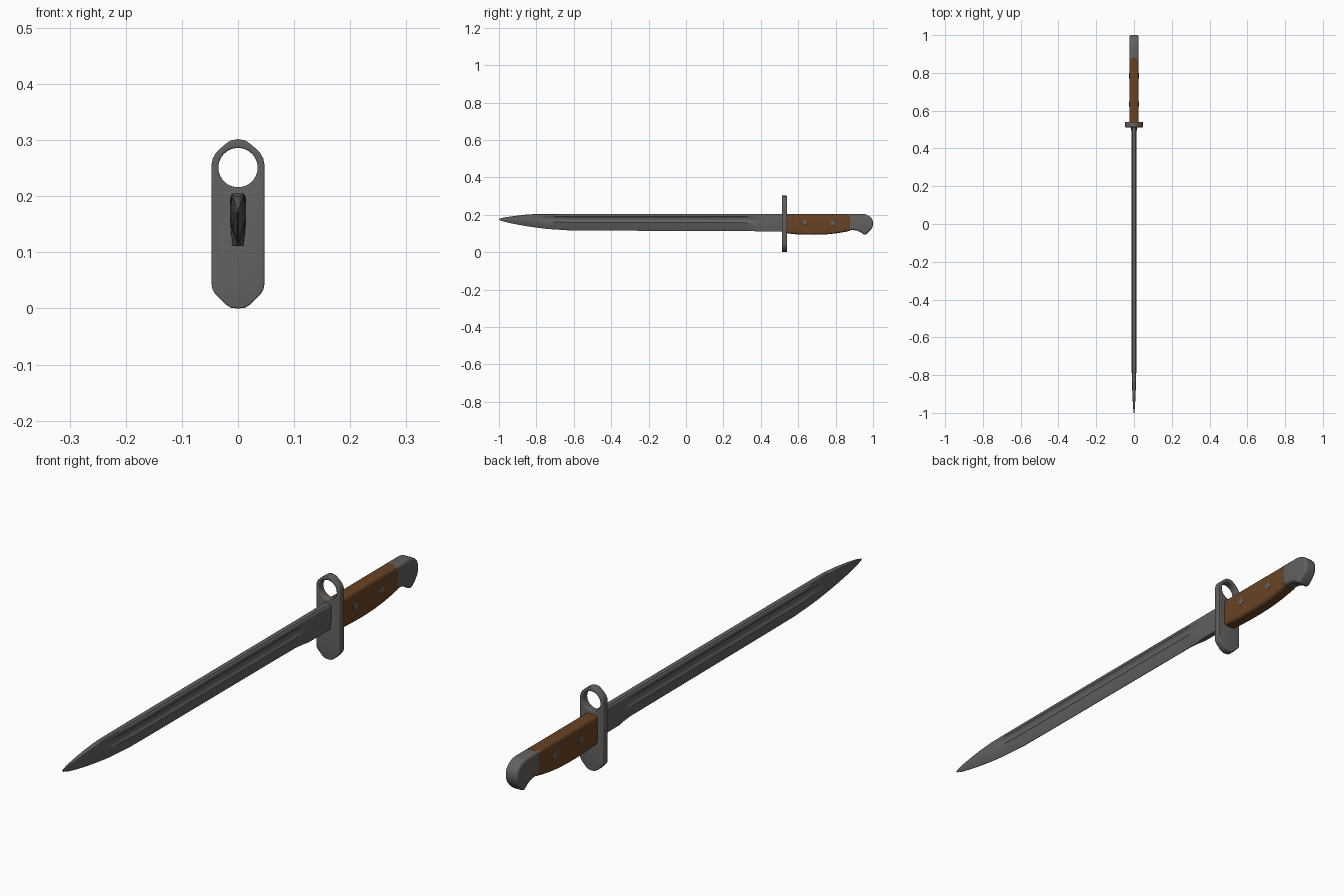
import bpy, bmesh, math
from mathutils import Matrix

if "Cube" in bpy.data.objects:
    bpy.data.objects.remove(bpy.data.objects["Cube"])


def material(name, rgb):
    m = bpy.data.materials.new(name)
    m.diffuse_color = (*rgb, 1)
    m.use_nodes = True
    m.node_tree.nodes["Principled BSDF"].inputs["Base Color"].default_value = m.diffuse_color
    return m


STEEL = material("dark steel", (0.125, 0.12, 0.115))
WOOD = material("brown wood", (0.14, 0.055, 0.018))


def finish(obj, mat, angle=35):
    obj.data.materials.clear()
    obj.data.materials.append(mat)
    bpy.ops.object.select_all(action='DESELECT')
    obj.select_set(True)
    bpy.context.view_layer.objects.active = obj
    bpy.ops.object.shade_smooth_by_angle(angle=math.radians(angle))


def loft(name, sections, mat):
    """Bridge closed rings of equal length and cap both ends."""
    bm = bmesh.new()
    rings = [[bm.verts.new(p) for p in s] for s in sections]
    n = len(rings[0])
    for a, b in zip(rings, rings[1:]):
        for i in range(n):
            j = (i + 1) % n
            bm.faces.new((a[i], a[j], b[j], b[i]))
    bm.faces.new(rings[0])
    bm.faces.new(rings[-1])
    bmesh.ops.recalc_face_normals(bm, faces=bm.faces)
    me = bpy.data.meshes.new(name)
    bm.to_mesh(me)
    bm.free()
    obj = bpy.data.objects.new(name, me)
    bpy.context.collection.objects.link(obj)
    finish(obj, mat)
    return obj


def plate(name, outlines, half, bevel, matrix, mat):
    """Bevelled plate from 2D outlines (inner outlines become holes)."""
    cu = bpy.data.curves.new(name, 'CURVE')
    cu.dimensions, cu.fill_mode = '2D', 'BOTH'
    cu.extrude, cu.bevel_depth, cu.offset = half - bevel, bevel, -bevel
    cu.bevel_resolution = 3
    for pts in outlines:
        sp = cu.splines.new('POLY')
        sp.points.add(len(pts) - 1)
        for p, (u, v) in zip(sp.points, pts):
            p.co = (u, v, 0, 1)
        sp.use_cyclic_u = True
    tmp = bpy.data.objects.new(name, cu)
    bpy.context.collection.objects.link(tmp)
    me = bpy.data.meshes.new_from_object(tmp.evaluated_get(bpy.context.evaluated_depsgraph_get()))
    bpy.data.objects.remove(tmp)
    me.transform(matrix)
    bm = bmesh.new()
    bm.from_mesh(me)
    bmesh.ops.remove_doubles(bm, verts=bm.verts, dist=1e-5)
    bmesh.ops.recalc_face_normals(bm, faces=bm.faces)
    bm.to_mesh(me)
    bm.free()
    obj = bpy.data.objects.new(name, me)
    bpy.context.collection.objects.link(obj)
    finish(obj, mat)
    return obj


# Blade: y, top z, bottom z, thickness scale, fuller depth, edge half width
STATIONS = [
    (-1.0, .178, .172, .12, 0, .0005), (-.97, .186, .162, .35, 0, .001),
    (-.92, .193, .151, .55, 0, .001), (-.86, .200, .140, .72, 0, .001),
    (-.79, .205, .130, .85, 0, .001), (-.75, .205, .125, .90, .004, .001),
    (-.70, .205, .121, .94, .006, .001), (-.62, .205, .116, 1, .007, .001),
    (-.50, .205, .115, 1, .007, .001), (.32, .205, .113, 1, .007, .001),
    (.36, .205, .112, 1, .004, .004), (.39, .205, .111, 1, 0, .009),
    (.52, .205, .111, 1.05, 0, .010)]


def blade_section(y, top, bot, s, groove, edge):
    prof = [(.008, 1, 0), (.012, .965, 0), (.0135, .91, 0), (.014, .84, 0), (.014, .79, .6),
            (.014, .72, 1), (.014, .62, 1), (.014, .54, .6), (.014, .48, 0)]
    half = [(w * s - groove * g, bot + (top - bot) * f) for w, f, g in prof]
    half += [(edge + (.014 * s - edge) * .65, bot + (top - bot) * .25), (edge, bot)]
    return [(x, y, z) for x, z in half] + [(-x, y, z) for x, z in reversed(half)]


loft("blade", [blade_section(*s) for s in STATIONS], STEEL)

# Crossguard with muzzle ring
side = [(.012, .001), (.022, .007), (.040, .025), (.0455, .034), (.047, .043), (.047, .257),
        (.045, .267), (.039, .278), (.026, .290), (.014, .299)]
outline = [(0, 0)] + side + [(0, .302)] + [(-x, z) for x, z in reversed(side)]
ring = [(.035 * math.cos(a), .251 + .035 * math.sin(a))
        for a in (i * math.tau / 40 for i in range(40))]
plate("crossguard", [outline, ring], .014, .003,
      Matrix.Translation((0, .526, 0)) @ Matrix.Rotation(math.pi / 2, 4, 'X'), STEEL)

# Wooden grip: rounded-box sections
def grip_section(y, bot, w=.025, top=.205, r=.012):
    cz, hz = (top + bot) / 2, (top - bot) / 2
    pts = []
    for k, (sx, sz) in enumerate([(1, 1), (-1, 1), (-1, -1), (1, -1)]):
        for i in range(6):
            a = (k + i / 5) * math.pi / 2
            pts.append((sx * (w - r) + r * math.cos(a), y, cz + sz * (hz - r) + r * math.sin(a)))
    return pts


loft("grip", [grip_section(*s) for s in [(.535, .101), (.58, .096), (.63, .0935), (.69, .093),
     (.75, .095), (.80, .100), (.85, .108), (.878, .114)]], WOOD)

# Hooked pommel
SIDE = Matrix(((0, 0, 1, 0), (1, 0, 0, 0), (0, 1, 0, 0), (0, 0, 0, 1)))
plate("pommel", [[(.862, .2045), (.945, .2045), (.965, .201), (.983, .191), (.995, .178), (1, .163),
      (1, .143), (.994, .127), (.982, .112), (.965, .097), (.957, .093), (.950, .095),
      (.935, .106), (.915, .115), (.895, .118), (.862, .118)]], .0247, .010, SIDE, STEEL)

# Rivets through the grip
for i, y in enumerate((.635, .785)):
    disc = [(y + .014 * math.cos(k * math.tau / 24), .155 + .014 * math.sin(k * math.tau / 24))
            for k in range(24)]
    plate(f"rivet_{i + 1}", [disc], .0262, .001, SIDE, STEEL)
